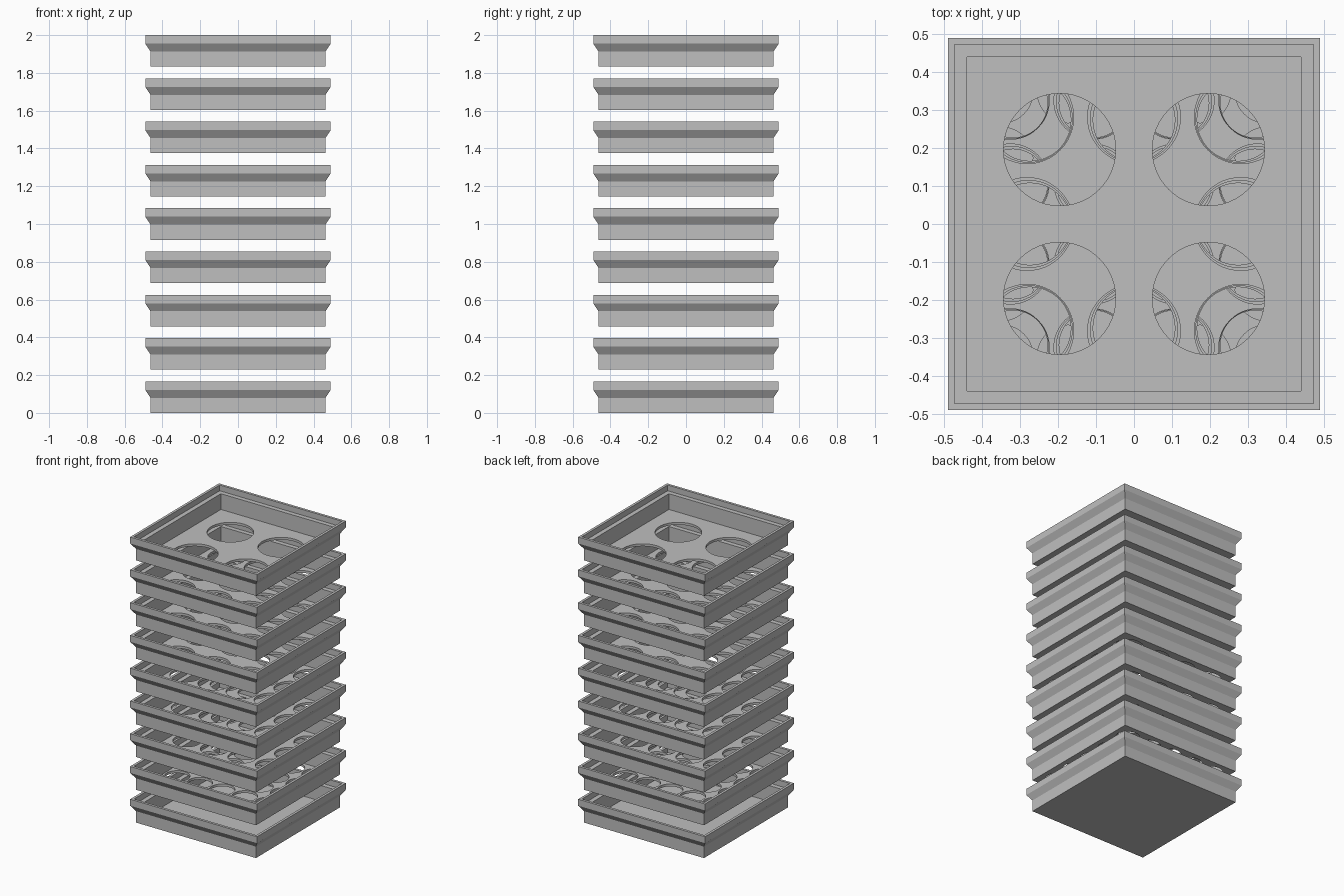
import bpy
import bmesh
import math
from mathutils import Matrix

if "Cube" in bpy.data.objects:
    bpy.data.objects.remove(bpy.data.objects["Cube"], do_unlink=True)

grey = bpy.data.materials.new("plain grey")
grey.use_nodes = True
colour = (0.52, 0.52, 0.52, 1)
grey.diffuse_color = colour
grey.node_tree.nodes["Principled BSDF"].inputs["Base Color"].default_value = colour

TRAYS = 9
HEIGHT = 0.167
FLOOR = 0.017
INNER = 0.441
PITCH = (2 - HEIGHT) / (TRAYS - 1)

# Half-width and height of each square loop, from underside to inner floor
PROFILE = [(0.463, 0), (0.463, 0.08), (0.491, 0.122), (0.491, HEIGHT),
           (0.473, HEIGHT), (0.473, 0.127), (INNER, 0.127), (INNER, FLOOR)]

# Holes per side and hole diameter, from the lowest sieve to the top one
SIEVES = [(5, 0.162), (4, 0.182), (4, 0.194), (4, 0.205),
          (3, 0.216), (3, 0.23), (3, 0.245), (2, 0.296)]


def new_object(name, bm):
    mesh = bpy.data.meshes.new(name)
    bmesh.ops.recalc_face_normals(bm, faces=bm.faces)
    bm.to_mesh(mesh)
    bm.free()
    obj = bpy.data.objects.new(name, mesh)
    bpy.context.collection.objects.link(obj)
    return obj


def make_tray(name):
    """Square tray with a flared, stepped rim that takes the tray above."""
    bm = bmesh.new()
    loops = [[bm.verts.new((sx * w, sy * w, z))
              for sx, sy in ((-1, -1), (1, -1), (1, 1), (-1, 1))]
             for w, z in PROFILE]
    bm.faces.new(loops[0])
    bm.faces.new(loops[-1])
    for a, b in zip(loops, loops[1:]):
        for i in range(4):
            j = (i + 1) % 4
            bm.faces.new((a[i], a[j], b[j], b[i]))
    tray = new_object(name, bm)
    tray.data.materials.append(grey)
    return tray


def cut_holes(tray, count, diameter):
    """Cut a square grid of round holes with equal gaps through the floor."""
    gap = (2 * INNER - count * diameter) / (count + 1)
    centres = [(i - (count - 1) / 2) * (diameter + gap) for i in range(count)]
    bm = bmesh.new()
    for x in centres:
        for y in centres:
            bmesh.ops.create_cone(bm, cap_ends=True, segments=48,
                                  radius1=diameter / 2, radius2=diameter / 2,
                                  depth=4 * FLOOR,
                                  matrix=Matrix.Translation((x, y, FLOOR / 2)))
    cutter = new_object("hole_cutter", bm)
    cutter.hide_render = True
    mod = tray.modifiers.new("holes", "BOOLEAN")
    mod.operation = "DIFFERENCE"
    mod.solver = "EXACT"
    mod.object = cutter
    # Bake the cut so that no cutter stays in the scene
    graph = bpy.context.evaluated_depsgraph_get()
    mesh = bpy.data.meshes.new_from_object(tray.evaluated_get(graph))
    tray.modifiers.clear()
    tray.data = mesh
    bpy.data.objects.remove(cutter, do_unlink=True)


# Solid collecting tray at the bottom, sieves above it
make_tray("bottom_tray")
for level, (count, diameter) in enumerate(SIEVES, start=1):
    sieve = make_tray(f"sieve_tray_{level}")
    cut_holes(sieve, count, diameter)
    sieve.location.z = level * PITCH
    bpy.ops.object.select_all(action="DESELECT")
    sieve.select_set(True)
    bpy.context.view_layer.objects.active = sieve
    bpy.ops.object.shade_smooth_by_angle(angle=math.radians(30))
